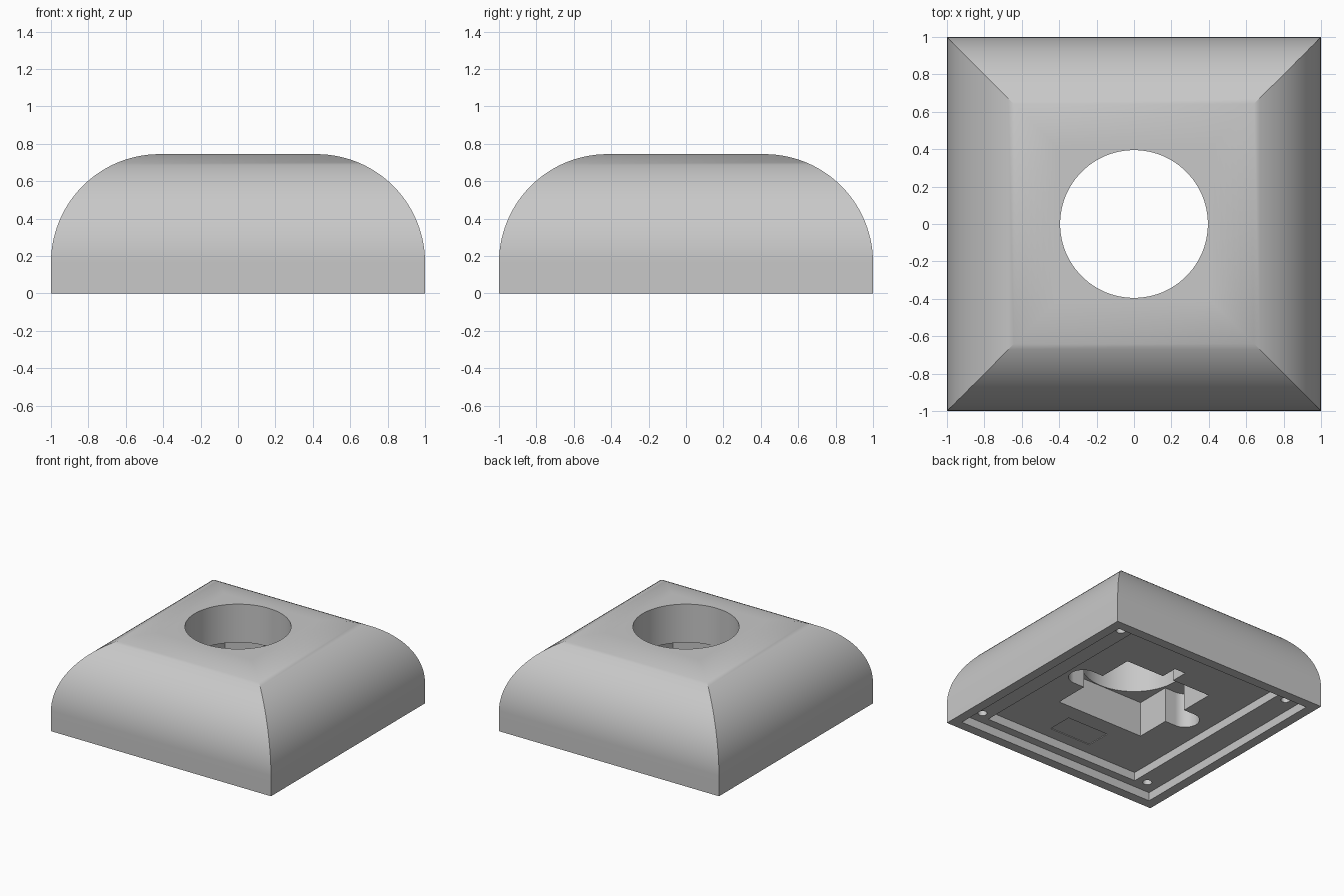
import bpy, bmesh, math

default = bpy.data.objects.get("Cube")
if default:
    bpy.data.objects.remove(default, do_unlink=True)

HEIGHT, RADIUS, ARC_STEPS = 0.745, 0.58, 28
POCKET_TOP = 0.43

grey = bpy.data.materials.new("light_grey")
grey.use_nodes = True
colour = (0.58, 0.58, 0.58, 1)
grey.diffuse_color = colour
grey.node_tree.nodes["Principled BSDF"].inputs["Base Color"].default_value = colour


def finish(name, bm):
    bmesh.ops.recalc_face_normals(bm, faces=bm.faces)
    mesh = bpy.data.meshes.new(name)
    bm.to_mesh(mesh)
    bm.free()
    mesh.materials.append(grey)
    obj = bpy.data.objects.new(name, mesh)
    bpy.context.collection.objects.link(obj)
    return obj


def prism(name, outline, bottom, top):
    """Upright prism over a flat outline."""
    bm = bmesh.new()
    base = bm.faces.new([bm.verts.new((x, y, bottom)) for x, y in outline])
    new = bmesh.ops.extrude_face_region(bm, geom=[base])["geom"]
    verts = [v for v in new if isinstance(v, bmesh.types.BMVert)]
    bmesh.ops.translate(bm, verts=verts, vec=(0, 0, top - bottom))
    return finish(name, bm)


def rect(x0, x1, y0, y1):
    return [(x0, y0), (x1, y0), (x1, y1), (x0, y1)]


def arc(cx, cy, r, start, end, steps):
    angles = [math.radians(start + (end - start) * i / steps) for i in range(steps + 1)]
    return [(cx + r * math.cos(a), cy + r * math.sin(a)) for a in angles]


def circle(cx, cy, r, steps):
    return arc(cx, cy, r, 0, 360, steps)[:-1]


# Body: stacked square rings following a rounded shoulder, with mitred corners
profile = [(1, 0)] + arc(1 - RADIUS, HEIGHT - RADIUS, RADIUS, 0, 90, ARC_STEPS)
bm = bmesh.new()
rings = [[bm.verts.new((x, y, z)) for x, y in rect(-h, h, -h, h)] for h, z in profile]
for low, high in zip(rings, rings[1:]):
    for i in range(4):
        j = (i + 1) % 4
        bm.faces.new((low[i], low[j], high[j], high[i]))
bm.faces.new(rings[0])
bm.faces.new(rings[-1])
body = finish("holder_body", bm)

# Cutters: stepped underside, central pocket with side slots, round opening
slot = arc(0.5, 0, 0.11, -90, 90, 20) + arc(-0.5, 0, 0.11, 90, 270, 20)
cutters = [
    prism("base_recess", rect(-0.92, 0.92, -0.92, 0.92), -0.1, 0.07),
    prism("inner_recess", rect(-0.72, 0.72, -0.85, 0.85), -0.1, 0.14),
    prism("label_recess", rect(-0.19, 0.19, -0.75, -0.54), 0.1, 0.146),
    prism("square_pocket", rect(-0.4, 0.4, -0.4, 0.4), -0.1, POCKET_TOP),
    prism("side_slots", slot, -0.1, POCKET_TOP),
    prism("back_notch", rect(-0.05, 0.05, 0.3, 0.54), -0.1, POCKET_TOP),
    prism("round_opening", circle(0, 0, 0.395, 96), 0.2, 1),
]
for sx in (-1, 1):
    for sy in (-1, 1):
        hole = circle(sx * 0.81, sy * 0.81, 0.035, 24)
        cutters.append(prism("screw_hole", hole, -0.1, 0.2))

bpy.ops.object.select_all(action="DESELECT")
bpy.context.view_layer.objects.active = body
body.select_set(True)
for cutter in cutters:
    cutter.hide_render = True
    mod = body.modifiers.new(cutter.name, "BOOLEAN")
    mod.operation = "DIFFERENCE"
    mod.solver = "EXACT"
    mod.object = cutter
    bpy.ops.object.modifier_apply(modifier=mod.name)
    bpy.data.objects.remove(cutter, do_unlink=True)

# Smooth shoulders and bores, crisp edges, flat faces kept flat
bpy.ops.object.shade_smooth_by_angle(angle=math.radians(30))
weighted = body.modifiers.new("even_normals", "WEIGHTED_NORMAL")
weighted.keep_sharp = True
